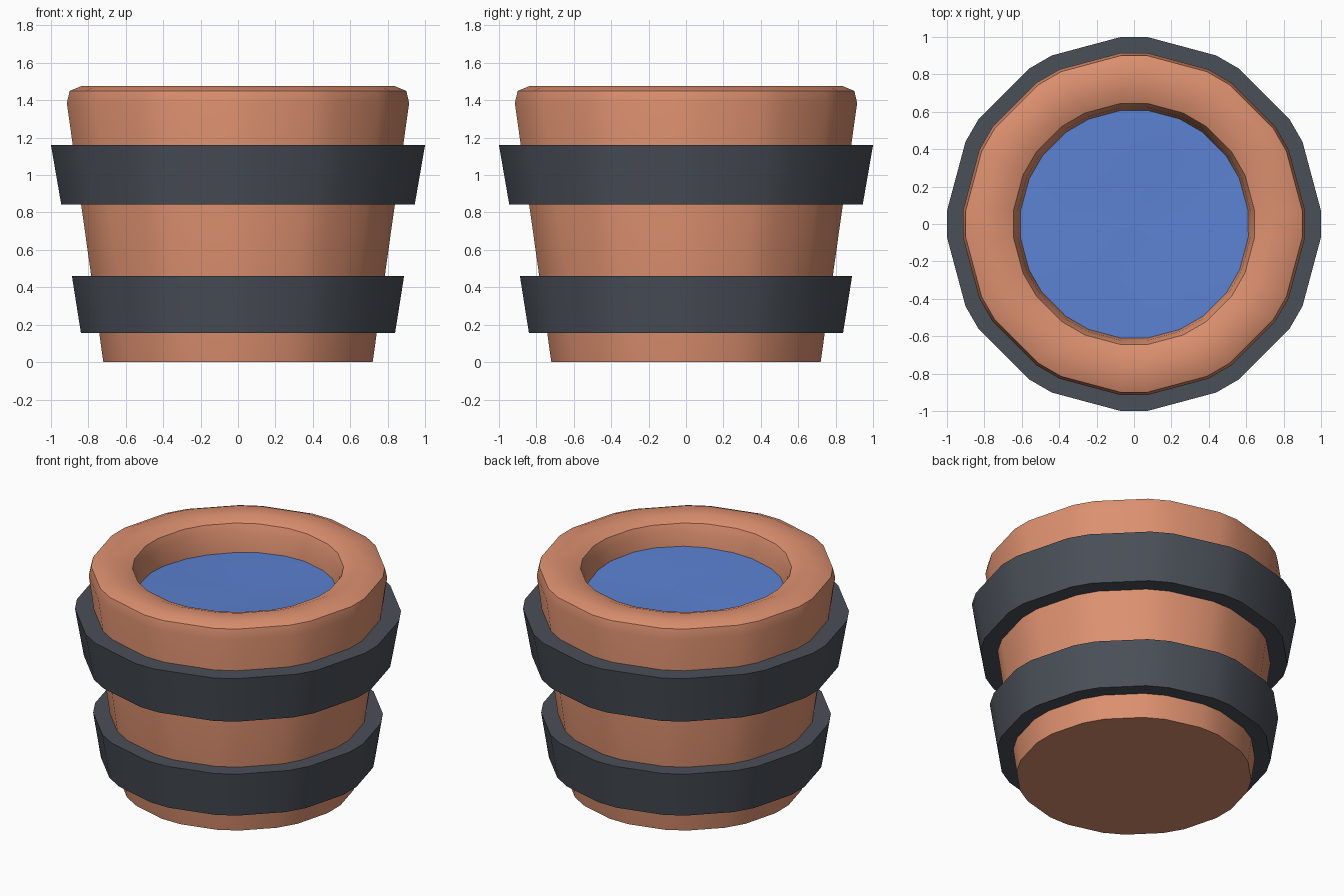
import bpy, bmesh, math

if "Cube" in bpy.data.objects:
    bpy.data.objects.remove(bpy.data.objects["Cube"])


def material(name, colour):
    m = bpy.data.materials.new(name)
    m.diffuse_color = (*colour, 1)
    m.use_nodes = True
    m.node_tree.nodes["Principled BSDF"].inputs["Base Color"].default_value = m.diffuse_color
    return m


terracotta = material("terracotta", (0.72, 0.28, 0.16))
iron = material("dark iron", (0.068, 0.079, 0.097))
water_blue = material("water blue", (0.105, 0.22, 0.64))


def ring_points(r, half=0.07):
    """Twelve-sided outline whose corners are cut by short flats."""
    pts = []
    for k in range(12):
        a = math.radians(30 * k)
        for s in (-half, half):
            pts.append((r * math.cos(a) - s * math.sin(a),
                        r * math.sin(a) + s * math.cos(a)))
    return pts


def lathe(name, profile, mat, closed=False, cap_start=False, cap_end=False,
          height=lambda x, y, z: z):
    bm = bmesh.new()
    rings = [[bm.verts.new((x, y, height(x, y, z))) for x, y in ring_points(r)]
             for r, z in profile]
    n = len(rings[0])
    pairs = list(zip(rings, rings[1:]))
    if closed:
        pairs.append((rings[-1], rings[0]))
    for a, b in pairs:
        for i in range(n):
            j = (i + 1) % n
            bm.faces.new((a[i], a[j], b[j], b[i]))
    if cap_start:
        bm.faces.new(rings[0][::-1])
    if cap_end:
        c = bm.verts.new((0, 0, height(0, 0, profile[-1][1])))
        for i in range(n):
            bm.faces.new((rings[-1][i], rings[-1][(i + 1) % n], c))
    me = bpy.data.meshes.new(name)
    bm.to_mesh(me)
    bm.free()
    me.materials.append(mat)
    ob = bpy.data.objects.new(name, me)
    bpy.context.collection.objects.link(ob)
    bpy.ops.object.select_all(action='DESELECT')
    ob.select_set(True)
    bpy.context.view_layer.objects.active = ob
    bpy.ops.object.shade_smooth_by_angle(angle=math.radians(38))
    return ob


# Tapered body with rounded rim and inner wall
lathe("bucket_body",
      [(0.72, 0), (0.915, 1.385), (0.90, 1.45), (0.84, 1.475), (0.72, 1.475),
       (0.645, 1.447), (0.622, 1.39), (0.607, 1.27), (0.59, 1.12)],
      terracotta, cap_start=True)


# Hoops following the taper
def hoop(name, z0, z1, r0, r1):
    lathe(name, [(r0, z0), (r1, z1), (r1 - 0.15, z1), (r0 - 0.15, z0)],
          iron, closed=True)


hoop("upper_hoop", 0.843, 1.16, 0.945, 1.0)
hoop("lower_hoop", 0.157, 0.46, 0.84, 0.888)


# Gently rippled water, higher toward the front right
def ripple(x, y, z):
    r, a = math.hypot(x, y), math.atan2(y, x)
    return z + 0.025 * (r / 0.6) * math.cos(a + math.pi / 4) ** 3 + 0.008 * r * math.cos(3 * a)


lathe("water", [(0.612, 1.285), (0.45, 1.285), (0.25, 1.28)], water_blue,
      cap_end=True, height=ripple)
